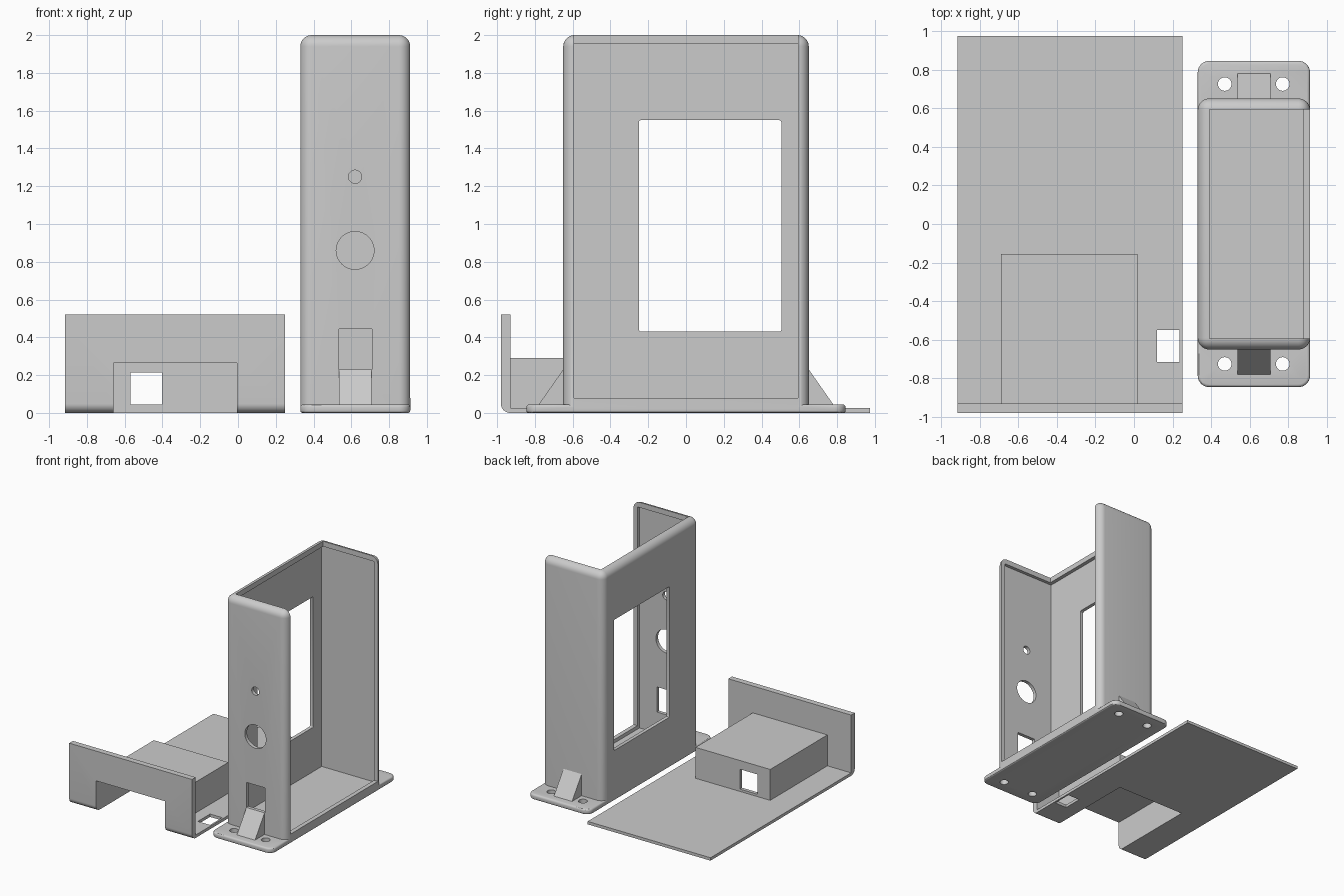
import bpy, bmesh, math

if "Cube" in bpy.data.objects:
    bpy.data.objects.remove(bpy.data.objects["Cube"])

grey = bpy.data.materials.new("plain_grey")
grey.diffuse_color = (0.6, 0.6, 0.6, 1)
grey.use_nodes = True
grey.node_tree.nodes["Principled BSDF"].inputs["Base Color"].default_value = grey.diffuse_color


def finish(name, bm):
    bmesh.ops.recalc_face_normals(bm, faces=bm.faces[:])
    me = bpy.data.meshes.new(name)
    bm.to_mesh(me)
    bm.free()
    ob = bpy.data.objects.new(name, me)
    bpy.context.collection.objects.link(ob)
    me.materials.append(grey)
    return ob


def box(name, x0, x1, y0, y1, z0, z1, bevels=()):
    """Box from its limits; bevels = (edge test, radius, segments)."""
    bm = bmesh.new()
    bmesh.ops.create_cube(bm, size=1)
    for v in bm.verts:
        v.co = (x1 if v.co.x > 0 else x0, y1 if v.co.y > 0 else y0, z1 if v.co.z > 0 else z0)
    for test, r, seg in bevels:
        edges = [e for e in bm.edges if test(e.verts[0].co, e.verts[1].co)]
        bmesh.ops.bevel(bm, geom=edges, offset=r, segments=seg, profile=0.5, affect='EDGES')
    return finish(name, bm)


def cylinder(name, r, length, loc, along_y=False):
    bm = bmesh.new()
    bmesh.ops.create_cone(bm, cap_ends=True, segments=40, radius1=r, radius2=r, depth=length)
    ob = finish(name, bm)
    if along_y:
        ob.rotation_euler.x = math.pi / 2
    ob.location = loc
    return ob


def boolean(target, others, op):
    for o in others:
        bpy.context.view_layer.update()
        m = target.modifiers.new(op, 'BOOLEAN')
        m.operation, m.object, m.solver = op, o, 'EXACT'
        bpy.context.view_layer.objects.active = target
        bpy.ops.object.modifier_apply(modifier=m.name)
        bpy.data.objects.remove(o)


def smooth(ob):
    bpy.ops.object.select_all(action='DESELECT')
    ob.select_set(True)
    bpy.context.view_layer.objects.active = ob
    bpy.ops.object.shade_smooth_by_angle(angle=math.radians(30))


def vertical(a, b):
    return abs(a.z - b.z) > 0.01


def level(z):
    return lambda a, b: abs(a.z - z) < 1e-4 and abs(b.z - z) < 1e-4


# Upright case: rounded shell, open on the right and on top
case = box("case", 0.33, 0.912, -0.65, 0.65, 0.02, 2.0,
           [(lambda a, b: not (a.z < 0.1 and b.z < 0.1), 0.06, 8)])

# Foot flange with rounded corners and softened rims
flange = box("foot_flange", 0.33, 0.912, -0.845, 0.845, 0, 0.045,
             [(vertical, 0.06, 8), (level(0.045), 0.015, 3), (level(0), 0.012, 3)])
boolean(case, [flange], 'UNION')

# Hollow inside, then the opening that leaves a thin lip around the rim
boolean(case, [
    box("cavity", 0.36, 0.875, -0.62, 0.62, 0.05, 1.955),
    box("opening", 0.392, 1.2, -0.592, 0.592, 0.08, 2.3),
    box("side_window", 0.2, 0.5, -0.25, 0.505, 0.43, 1.55,
        [(lambda a, b: abs(a.x - b.x) > 0.1, 0.012, 3)]),
    box("front_slot", 0.535, 0.71, -0.8, -0.5, 0.23, 0.445),
    cylinder("large_hole", 0.1, 0.4, (0.62, -0.65, 0.86), True),
    cylinder("small_hole", 0.035, 0.4, (0.62, -0.65, 1.25), True),
], 'DIFFERENCE')
boolean(case, [cylinder("screw_hole", 0.035, 0.4, (x, y, 0))
               for x in (0.47, 0.77) for y in (-0.725, 0.725)], 'DIFFERENCE')
smooth(case)

# Sloped gussets at both ends of the foot
for s, name in ((-1, "front_gusset"), (1, "back_gusset")):
    bm = bmesh.new()
    prof = [(0.64, 0.03), (0.79, 0.03), (0.65, 0.23), (0.64, 0.23)]
    f = bm.faces.new([bm.verts.new((0.535, s * y, z)) for y, z in prof])
    ext = bmesh.ops.extrude_face_region(bm, geom=[f])
    for v in ext["geom"]:
        if isinstance(v, bmesh.types.BMVert):
            v.co.x = 0.707
    finish(name, bm)

# Separate cover: base plate and front wall with a rounded bottom edge
cover = box("cover", -0.915, 0.25, -0.98, -0.93, 0, 0.52,
            [(lambda a, b: a.z < 0.01 and b.z < 0.01 and a.y < -0.95 and b.y < -0.95, 0.049, 8)])
boolean(cover, [
    box("base_plate", -0.915, 0.25, -0.935, 0.975, 0, 0.025),
    box("battery_box", -0.69, 0.018, -0.94, -0.155, 0.01, 0.29),
], 'UNION')

# Pocket under the box, open in front and below, plus small windows
boolean(cover, [
    box("pocket", -0.66, -0.005, -1.2, -0.185, -0.2, 0.265),
    box("box_window", -0.57, -0.402, -0.3, 0, 0.045, 0.215),
    box("plate_window", 0.12, 0.235, -0.715, -0.55, -0.2, 0.2),
], 'DIFFERENCE')
smooth(cover)
